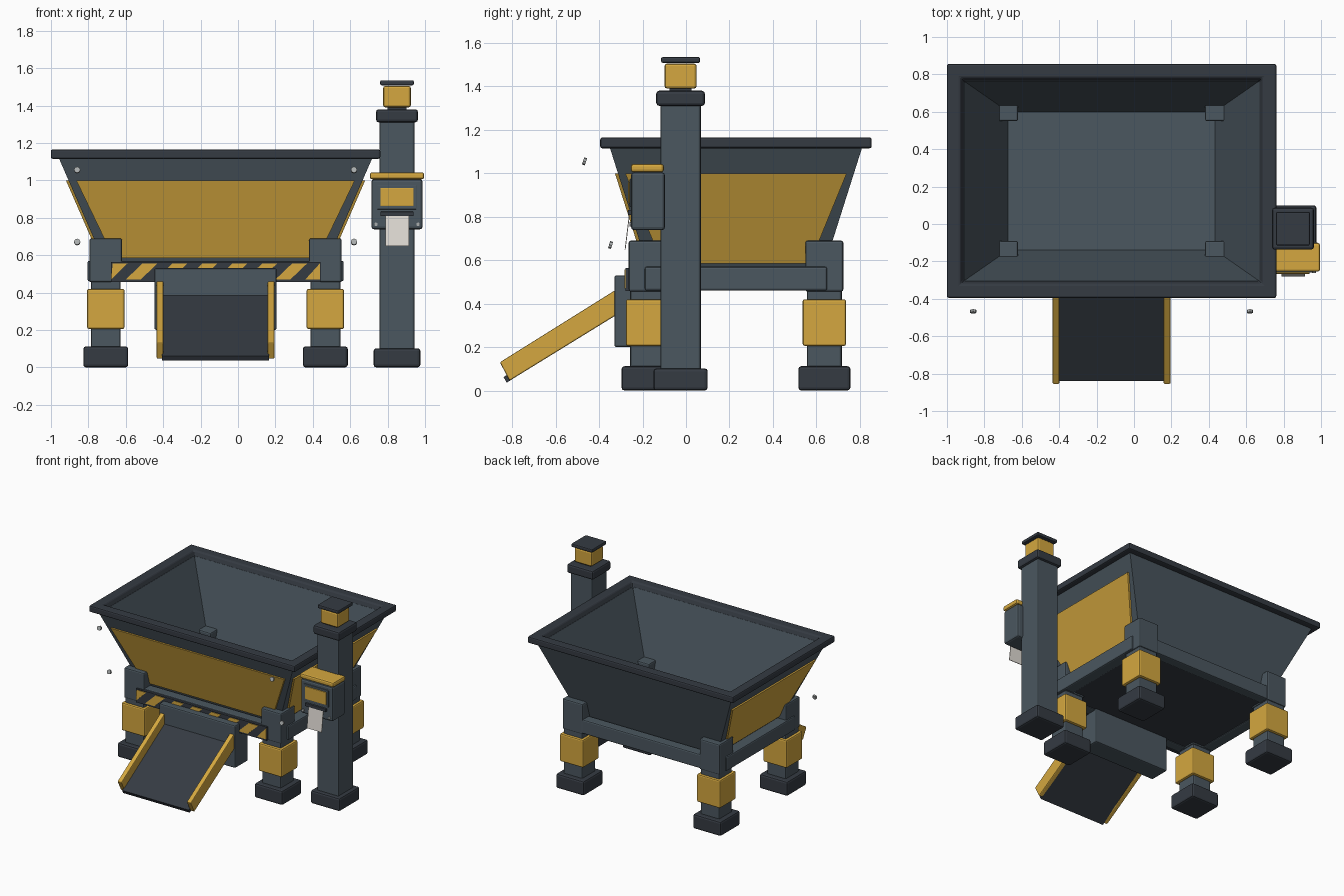
import bpy, bmesh, math
from mathutils import Vector, Matrix

if "Cube" in bpy.data.objects:
    bpy.data.objects.remove(bpy.data.objects["Cube"])

CX, CY = -0.12, 0.23          # hopper centre


def mat(name, r, g, b):
    m = bpy.data.materials.new(name)
    m.diffuse_color = (r, g, b, 1)
    m.use_nodes = True
    m.node_tree.nodes["Principled BSDF"].inputs["Base Color"].default_value = m.diffuse_color
    return m


STEEL = mat("steel", 0.07, 0.095, 0.115)
DARK = mat("dark_steel", 0.035, 0.043, 0.055)
YELLOW = mat("yellow", 0.66, 0.39, 0.05)
PAPER = mat("paper", 0.75, 0.71, 0.66)
METAL = mat("bolt_metal", 0.4, 0.42, 0.42)


def finish(name, bm, material, bevel=0):
    bmesh.ops.recalc_face_normals(bm, faces=bm.faces)
    me = bpy.data.meshes.new(name)
    bm.to_mesh(me)
    bm.free()
    ob = bpy.data.objects.new(name, me)
    bpy.context.collection.objects.link(ob)
    me.materials.append(material)
    if bevel:
        b = ob.modifiers.new("bevel", "BEVEL")
        b.width, b.segments = bevel, 2
        b.limit_method = 'ANGLE'
    return ob


def rings(name, loops, material, closed=False, bevel=0):
    """Skin a series of vertex loops, capped at the ends or closed on itself."""
    bm = bmesh.new()
    vs = [[bm.verts.new(p) for p in loop] for loop in loops]
    n = len(vs[0])
    pairs = list(zip(vs, vs[1:])) + ([(vs[-1], vs[0])] if closed else [])
    for a, b in pairs:
        for i in range(n):
            j = (i + 1) % n
            bm.faces.new((a[i], a[j], b[j], b[i]))
    if not closed:
        bm.faces.new(vs[0])
        bm.faces.new(vs[-1])
    return finish(name, bm, material, bevel)


def rect(hx, hy, z, cx=CX, cy=CY):
    return [(cx + sx * hx, cy + sy * hy, z)
            for sx, sy in ((-1, -1), (1, -1), (1, 1), (-1, 1))]


def block(name, cx, cy, hx, hy, z0, z1, material, bevel=0.01):
    return rings(name, [rect(hx, hy, z0, cx, cy), rect(hx, hy, z1, cx, cy)],
                 material, bevel=bevel)


def prism_x(name, pts, x0, x1, material, bevel=0):
    return rings(name, [[(x, y, z) for y, z in pts] for x in (x0, x1)],
                 material, bevel=bevel)


# outer hopper wall half sizes at a height
def hx(z): return 0.603 + (z - 0.58) * 0.436
def hy(z): return 0.41 + (z - 0.58) * 0.317


# hopper shell and rim
rings("hopper", [rect(hx(0.54), hy(0.54), 0.54), rect(hx(1.13), hy(1.13), 1.13),
                 rect(0.79, 0.535, 1.13), rect(0.553, 0.37, 0.58)], STEEL)
rings("hopper_rim", [rect(0.881, 0.625, 1.115), rect(0.881, 0.625, 1.165),
                     rect(0.808, 0.552, 1.165), rect(0.785, 0.53, 1.115)],
      DARK, closed=True, bevel=0.01)

# yellow panels on the front and both sides
ZT, ZB, T = 1.0, 0.585, 0.014
rings("front_panel", [[(CX + s * w, CY - hy(z) - o, z) for s, w, z in
                       ((-1, 0.545, ZB), (1, 0.545, ZB), (1, 0.745, ZT), (-1, 0.745, ZT))]
                      for o in (-0.01, T)], YELLOW)
for side, d in (("left", -1), ("right", 1)):
    rings(side + "_panel", [[(CX + d * (hx(z) + o), CY + s * w, z) for s, w, z in
                             ((-1, 0.34, ZB), (1, 0.34, ZB), (1, 0.51, ZT), (-1, 0.51, ZT))]
                            for o in (-0.01, T)], YELLOW)

# base frame
block("frame_underside", CX, CY, 0.64, 0.45, 0.467, 0.56, DARK, 0)
for s, n in ((-1, "front"), (1, "back")):
    block(n + "_beam", CX, CY + s * 0.45, 0.6, 0.04, 0.46, 0.57, STEEL)
for s, n in ((-1, "left"), (1, "right")):
    block(n + "_beam", CX + s * 0.64, CY, 0.045, 0.42, 0.46, 0.57, STEEL)

# legs
for sx, nx in ((-1, "left"), (1, "right")):
    for sy, ny in ((-1, "front"), (1, "back")):
        x, y, n = CX + sx * 0.587, CY + sy * 0.407, f"{ny}_{nx}_leg"
        block(n, x, y, 0.08, 0.08, 0.05, 0.5, STEEL)
        block(n + "_socket", x, y, 0.087, 0.087, 0.455, 0.69, STEEL)
        block(n + "_sleeve", x, y, 0.1, 0.1, 0.205, 0.42, YELLOW)
        block(n + "_foot", x, y, 0.12, 0.12, 0.0, 0.112, DARK, 0.014)

# hazard strip with slanted stripes
block("hazard_strip", CX, -0.266, 0.56, 0.012, 0.457, 0.563, DARK, 0)
for i in range(8):
    a = -0.76 + i * 0.16
    c = lambda x: min(max(x, -0.678), 0.438)
    pts = [(c(a), 0.47), (c(a + 0.08), 0.47), (c(a + 0.17), 0.556), (c(a + 0.09), 0.556)]
    rings(f"hazard_stripe_{i}", [[(x, y, z) for x, z in pts] for y in (-0.27, -0.282)], YELLOW)

# discharge box and chute
block("chute_box", CX, -0.25, 0.327, 0.08, 0.2, 0.53, STEEL)
prism_x("chute_floor", [(-0.84, 0.062), (-0.825, 0.036), (-0.30, 0.372), (-0.30, 0.402)],
        CX - 0.285, CX + 0.285, DARK)
for s, n in ((-1, "left"), (1, "right")):
    x = CX + s * 0.297
    prism_x(n + "_chute_rail", [(-0.857, 0.13), (-0.812, 0.045), (-0.30, 0.36), (-0.30, 0.478)],
            x - 0.018, x + 0.018, YELLOW, 0.006)

# control post with lamp
PX, PY = 0.85, -0.025
block("post_base", PX, PY, 0.125, 0.125, 0.0, 0.102, DARK, 0.014)
block("post", PX, PY, 0.093, 0.093, 0.08, 1.33, STEEL)
block("post_cap", PX, PY, 0.112, 0.112, 1.31, 1.38, DARK, 0.014)
block("lamp_neck", PX, PY, 0.05, 0.05, 1.37, 1.4, DARK, 0)
block("lamp", PX, PY, 0.074, 0.074, 1.39, 1.505, YELLOW, 0.012)
block("lamp_cap", PX, PY, 0.09, 0.09, 1.508, 1.535, DARK, 0.008)

# control box, screen, slot and paper slip
block("control_box", PX, -0.175, 0.137, 0.078, 0.738, 1.005, STEEL, 0.014)
block("control_box_lid", PX, -0.178, 0.145, 0.076, 1.005, 1.043, YELLOW, 0.012)
block("screen_frame", PX, -0.253, 0.105, 0.006, 0.845, 0.975, STEEL, 0.003)
block("screen", PX, -0.258, 0.089, 0.008, 0.862, 0.96, YELLOW, 0.003)
block("paper_slot", PX, -0.258, 0.089, 0.01, 0.808, 0.832, DARK, 0.003)
prism_x("paper_slip", [(-0.258, 0.815), (-0.262, 0.815), (-0.282, 0.65), (-0.278, 0.65)],
        0.788, 0.914, PAPER)


def bolt(name, x, y, z, r, depth, tilt):
    bm = bmesh.new()
    bmesh.ops.create_cone(bm, cap_ends=True, segments=8, radius1=r, radius2=r, depth=depth,
                          matrix=Matrix.Translation((x, y, z)) @
                          Matrix.Rotation(math.radians(90 + tilt), 4, 'X'))
    finish(name, bm, METAL)


# box screws and the loose bolts ahead of the hopper
for s, n in ((-1, "left"), (1, "right")):
    bolt(n + "_box_screw", PX + s * 0.113, -0.255, 0.765, 0.01, 0.012, 0)
    bolt(n + "_upper_bolt", CX + s * 0.74, -0.467, 1.055, 0.017, 0.014, -17)
    bolt(n + "_lower_bolt", CX + s * 0.74, -0.347, 0.67, 0.017, 0.014, -17)
